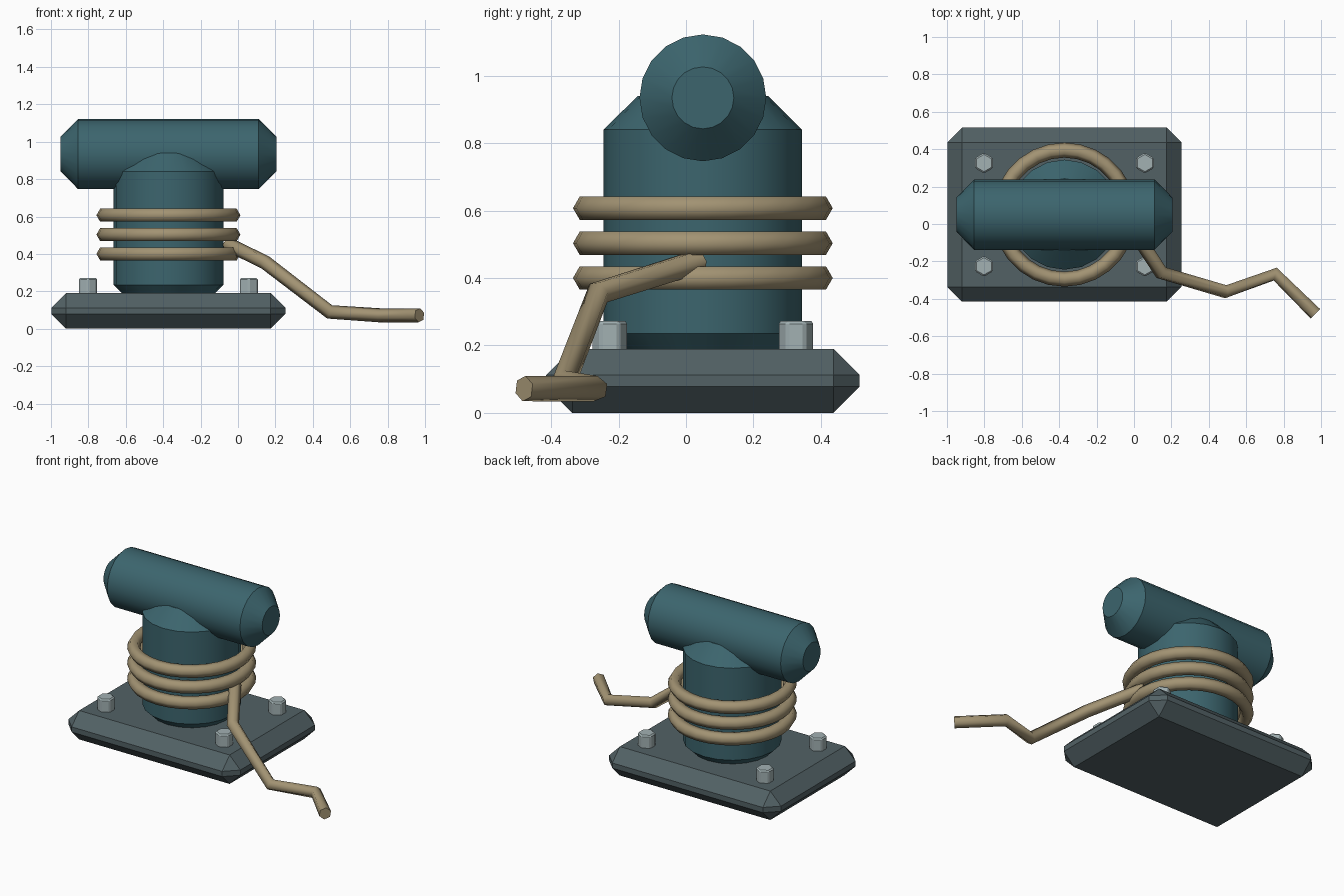
import bpy, math

if "Cube" in bpy.data.objects:
    bpy.data.objects.remove(bpy.data.objects["Cube"])

def mat(name, col):
    m = bpy.data.materials.new(name)
    m.diffuse_color = (*col, 1)
    m.use_nodes = True
    m.node_tree.nodes["Principled BSDF"].inputs["Base Color"].default_value = m.diffuse_color
    return m

TEAL = mat("teal_paint", (0.045, 0.13, 0.155))
IRON = mat("dark_iron", (0.085, 0.12, 0.13))
STEEL = mat("bolt_steel", (0.36, 0.44, 0.45))
ROPE = mat("rope_fibre", (0.36, 0.29, 0.17))

def finish(name, material, bevel=0, smooth=False):
    o = bpy.context.object
    o.name = name
    o.data.materials.append(material)
    if bevel:
        bpy.ops.object.transform_apply(location=False, rotation=True, scale=True)
        b = o.modifiers.new("chamfer", 'BEVEL')
        b.width, b.segments, b.limit_method = bevel, 1, 'ANGLE'
        b.angle_limit = math.radians(35)
        bpy.ops.object.modifier_apply(modifier=b.name)
    if smooth:
        bpy.ops.object.shade_smooth_by_angle(angle=math.radians(35))
    return o

def cylinder(name, loc, r, depth, sides, material, bevel, rot=(0, 0, 0), smooth=True):
    bpy.ops.mesh.primitive_cylinder_add(vertices=sides, radius=r, depth=depth, location=loc, rotation=rot)
    return finish(name, material, bevel, smooth)

CX, CY = -0.372, 0.05

# Chamfered base plate
bpy.ops.mesh.primitive_cube_add(size=1, location=(CX, CY, 0.095))
bpy.context.object.scale = (1.25, 0.93, 0.19)
finish("base_plate", IRON, 0.078)

# Post and crossbar
cylinder("post", (CX, CY, 0.5375), 0.294, 0.805, 20, TEAL, 0.1)
cylinder("crossbar", (CX, CY, 0.934), 0.188, 1.155, 20, TEAL, 0.095, (0, math.pi / 2, 0))

# Hex bolts at the plate corners
for i, (sx, sy) in enumerate([(-1, -1), (-1, 1), (1, -1), (1, 1)]):
    cylinder(f"bolt_{i + 1}", (CX + sx * 0.43, CY + sy * 0.276, 0.212), 0.055, 0.12, 6,
             STEEL, 0.008, smooth=False)

# Rope coils around the post
for i, z in enumerate((0.40, 0.503, 0.607)):
    bpy.ops.mesh.primitive_torus_add(location=(CX, CY, z), major_radius=0.345, minor_radius=0.04,
                                     major_segments=28, minor_segments=6)
    finish(f"rope_coil_{i + 1}", ROPE)
    bpy.ops.object.shade_smooth_by_angle(angle=math.radians(65))

# Loose rope end trailing off the plate
path = [(-0.05, 0.04, 0.45), (0.145, -0.26, 0.355), (0.49, -0.362, 0.09),
        (0.755, -0.268, 0.072), (0.97, -0.48, 0.072)]
c = bpy.data.curves.new("rope_tail", 'CURVE')
c.dimensions = '3D'
c.bevel_depth, c.bevel_resolution, c.use_fill_caps = 0.038, 1, True
s = c.splines.new('POLY')
s.points.add(len(path) - 1)
for p, q in zip(s.points, path):
    p.co = (*q, 1)
tail = bpy.data.objects.new("rope_tail", c)
bpy.context.collection.objects.link(tail)
bpy.ops.object.select_all(action='DESELECT')
tail.select_set(True)
bpy.context.view_layer.objects.active = tail
bpy.ops.object.convert(target='MESH')
finish("rope_tail", ROPE)
bpy.ops.object.shade_smooth_by_angle(angle=math.radians(65))
